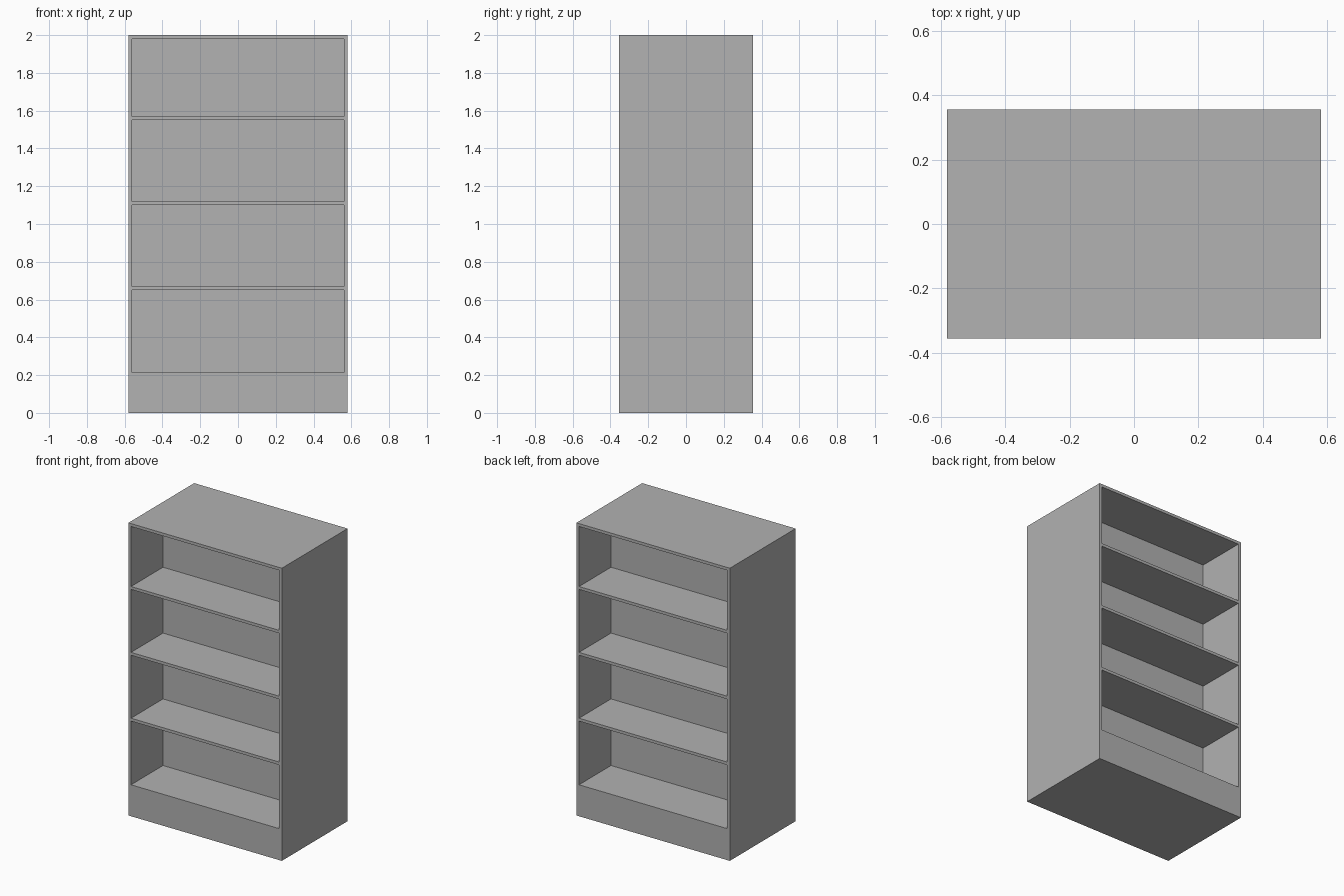
import bpy

if "Cube" in bpy.data.objects:
    bpy.data.objects.remove(bpy.data.objects["Cube"])

W, D, H = 1.16, 0.71, 2.0   # overall width, depth, height
T = 0.02                    # board thickness
BAYS = [(0.215, 0.65), (0.67, 1.10), (1.12, 1.55), (1.57, 1.98)]

grey = bpy.data.materials.new("grey")
grey.diffuse_color = (0.445, 0.445, 0.445, 1)
grey.use_nodes = True
grey.node_tree.nodes["Principled BSDF"].inputs["Base Color"].default_value = grey.diffuse_color


def box(name, lo, hi):
    """Box between two opposite corners."""
    centre = [(a + b) / 2 for a, b in zip(lo, hi)]
    bpy.ops.mesh.primitive_cube_add(size=1, location=centre)
    ob = bpy.context.object
    ob.name = name
    ob.scale = [b - a for a, b in zip(lo, hi)]
    bpy.ops.object.transform_apply(location=True, rotation=False, scale=True)
    ob.data.materials.append(grey)
    return ob


# Solid cabinet with closed plinth, sides and top
cabinet = box("shelf_cabinet", (-W / 2, -D / 2, 0), (W / 2, D / 2, H))

# Open bays on front and back, leaving a thin central divider and the shelves
for side in (-1, 1):
    for z0, z1 in BAYS:
        ys = sorted((side * T / 2, side * (D / 2 + 0.1)))
        cutter = box("bay_cutter", (-W / 2 + T, ys[0], z0), (W / 2 - T, ys[1], z1))
        cutter.hide_render = True
        mod = cabinet.modifiers.new("bay", 'BOOLEAN')
        mod.operation = 'DIFFERENCE'
        mod.solver = 'EXACT'
        mod.object = cutter
        bpy.context.view_layer.objects.active = cabinet
        bpy.ops.object.modifier_apply(modifier=mod.name)
        bpy.data.objects.remove(cutter)
